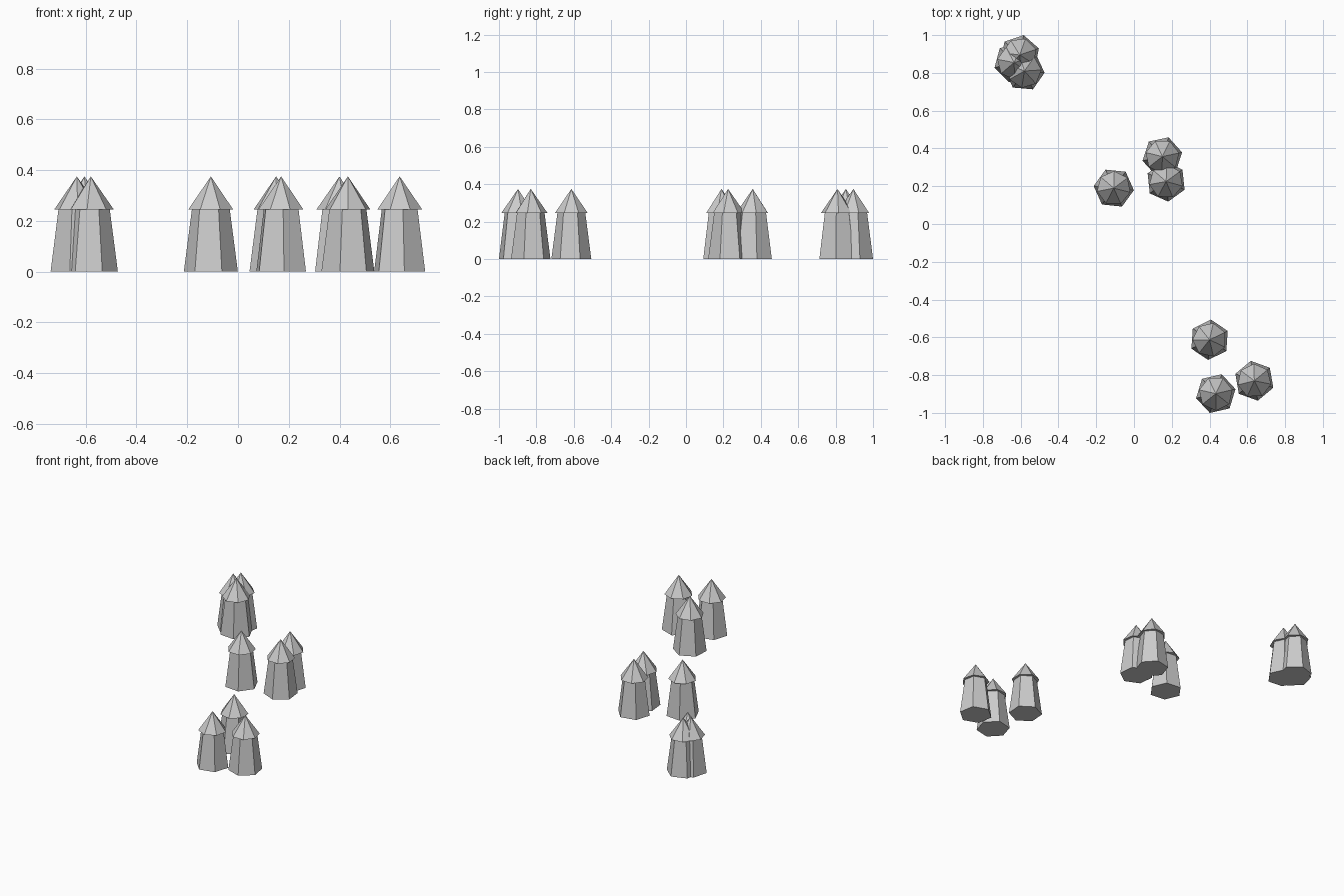
import bpy, bmesh
from math import cos, sin, radians, tau

if "Cube" in bpy.data.objects:
    bpy.data.objects.remove(bpy.data.objects["Cube"])

BASE_R, TOP_R, ROOF_R = 0.107, 0.075, 0.0905
WALL_H, PEAK_H = 0.245, 0.375

# x, y, turn in degrees for each tent, in three clusters
TENTS = [
    (-0.605, 0.895, 19), (-0.635, 0.855, 15), (-0.58, 0.81, 55),
    (-0.107, 0.19, 294), (0.15, 0.357, 12), (0.17, 0.225, 36),
    (0.40, -0.613, 26), (0.433, -0.898, 13), (0.637, -0.83, 40),
]


def ring(bm, sides, radius, z, turn):
    return [bm.verts.new((radius * cos(turn + tau * i / sides),
                          radius * sin(turn + tau * i / sides), z))
            for i in range(sides)]


def finish(bm, name, x, y):
    bmesh.ops.recalc_face_normals(bm, faces=bm.faces[:])
    mesh = bpy.data.meshes.new(name)
    bm.to_mesh(mesh)
    bm.free()
    obj = bpy.data.objects.new(name, mesh)
    obj.location = (x, y, 0)
    bpy.context.collection.objects.link(obj)


for n, (x, y, degrees) in enumerate(TENTS, 1):
    turn = radians(degrees)

    # tapered six-sided wall
    bm = bmesh.new()
    low = ring(bm, 6, BASE_R, 0, turn)
    high = ring(bm, 6, TOP_R, WALL_H, turn)
    for i in range(6):
        j = (i + 1) % 6
        bm.faces.new((low[i], low[j], high[j], high[i]))
    bm.faces.new(low)
    bm.faces.new(high)
    finish(bm, f"tent_wall_{n}", x, y)

    # overhanging seven-sided pointed roof
    bm = bmesh.new()
    eave = ring(bm, 7, ROOF_R, WALL_H, turn)
    peak = bm.verts.new((0, 0, PEAK_H))
    for i in range(7):
        bm.faces.new((eave[i], eave[(i + 1) % 7], peak))
    bm.faces.new(eave)
    finish(bm, f"tent_roof_{n}", x, y)
